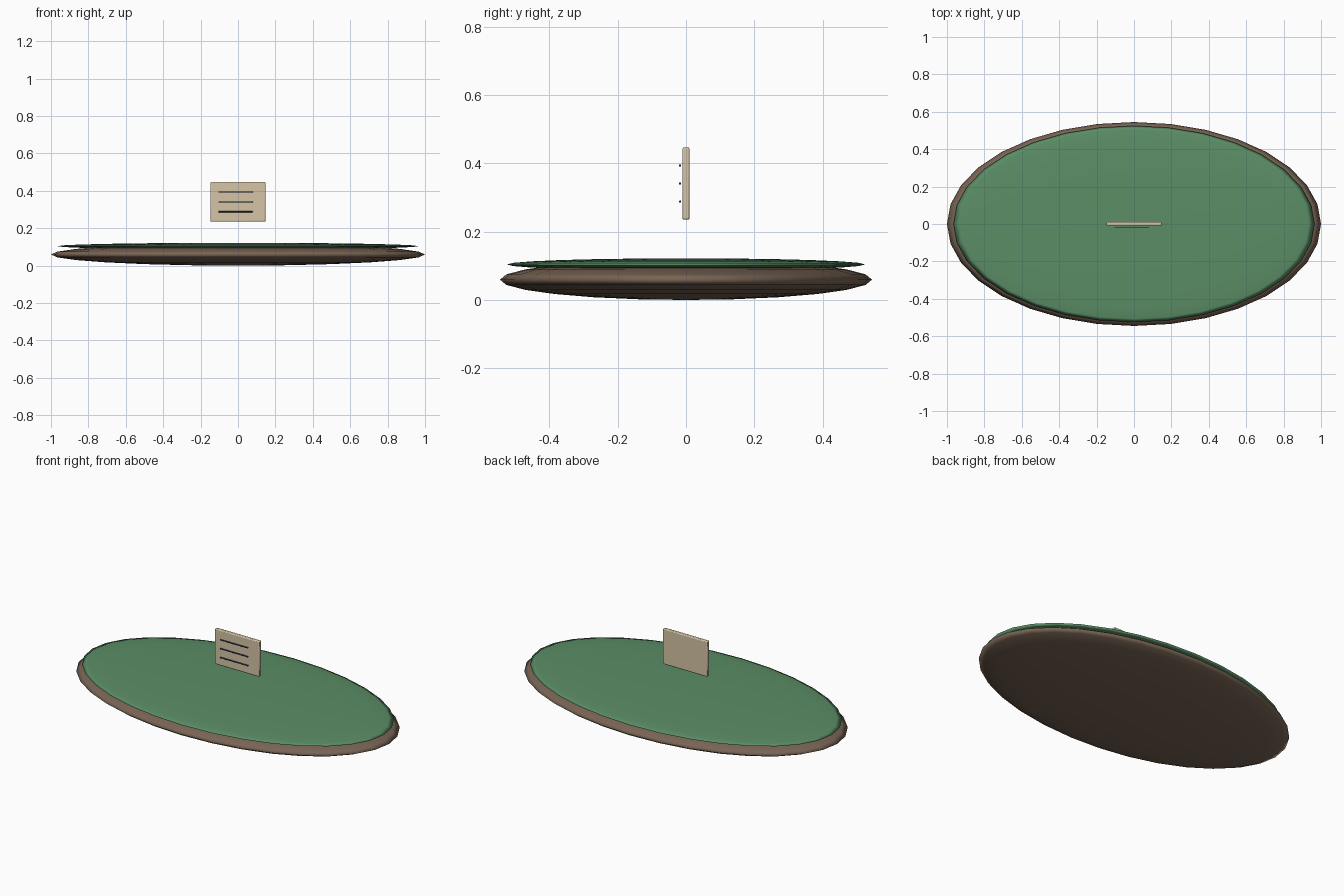
import bpy

if "Cube" in bpy.data.objects:
    bpy.data.objects.remove(bpy.data.objects["Cube"])


def material(name, rgb):
    """Flat colour from linear values."""
    m = bpy.data.materials.new(name)
    m.diffuse_color = (*rgb, 1.0)
    m.use_nodes = True
    m.node_tree.nodes["Principled BSDF"].inputs["Base Color"].default_value = m.diffuse_color
    return m


soil = material("soil brown", (0.19, 0.13, 0.09))
grass = material("grass green", (0.105, 0.27, 0.133))
cream = material("cream board", (0.66, 0.56, 0.38))
navy = material("navy ink", (0.03, 0.05, 0.16))


def finish(name, scale, mat):
    ob = bpy.context.object
    ob.name = name
    ob.scale = scale
    bpy.ops.object.transform_apply(location=False, rotation=False, scale=True)
    ob.data.materials.append(mat)
    return ob


def flat_ellipsoid(name, radii, z, mat):
    bpy.ops.mesh.primitive_uv_sphere_add(segments=32, ring_count=12, radius=1,
                                         location=(0, 0, z))
    finish(name, radii, mat)
    bpy.ops.object.shade_smooth()


def box(name, size, loc, mat, bevel):
    bpy.ops.mesh.primitive_cube_add(size=1, location=loc)
    ob = finish(name, size, mat)
    mod = ob.modifiers.new("soft edges", 'BEVEL')
    mod.width = bevel
    mod.segments = 2
    bpy.ops.object.shade_smooth_by_angle()


# Oval ground: soil base with a thin grass cap
flat_ellipsoid("soil_base", (1.0, 0.545, 0.0595), 0.0595, soil)
flat_ellipsoid("grass_cap", (0.965, 0.525, 0.018), 0.104, grass)

# Floating sign board with three ruled lines on its front
box("sign_board", (0.294, 0.021, 0.212), (0, 0, 0.341), cream, 0.005)
for i in range(3):
    box(f"sign_line_{i + 1}", (0.184, 0.005, 0.006),
        (-0.013, -0.0175, 0.394 - 0.053 * i), navy, 0.001)
